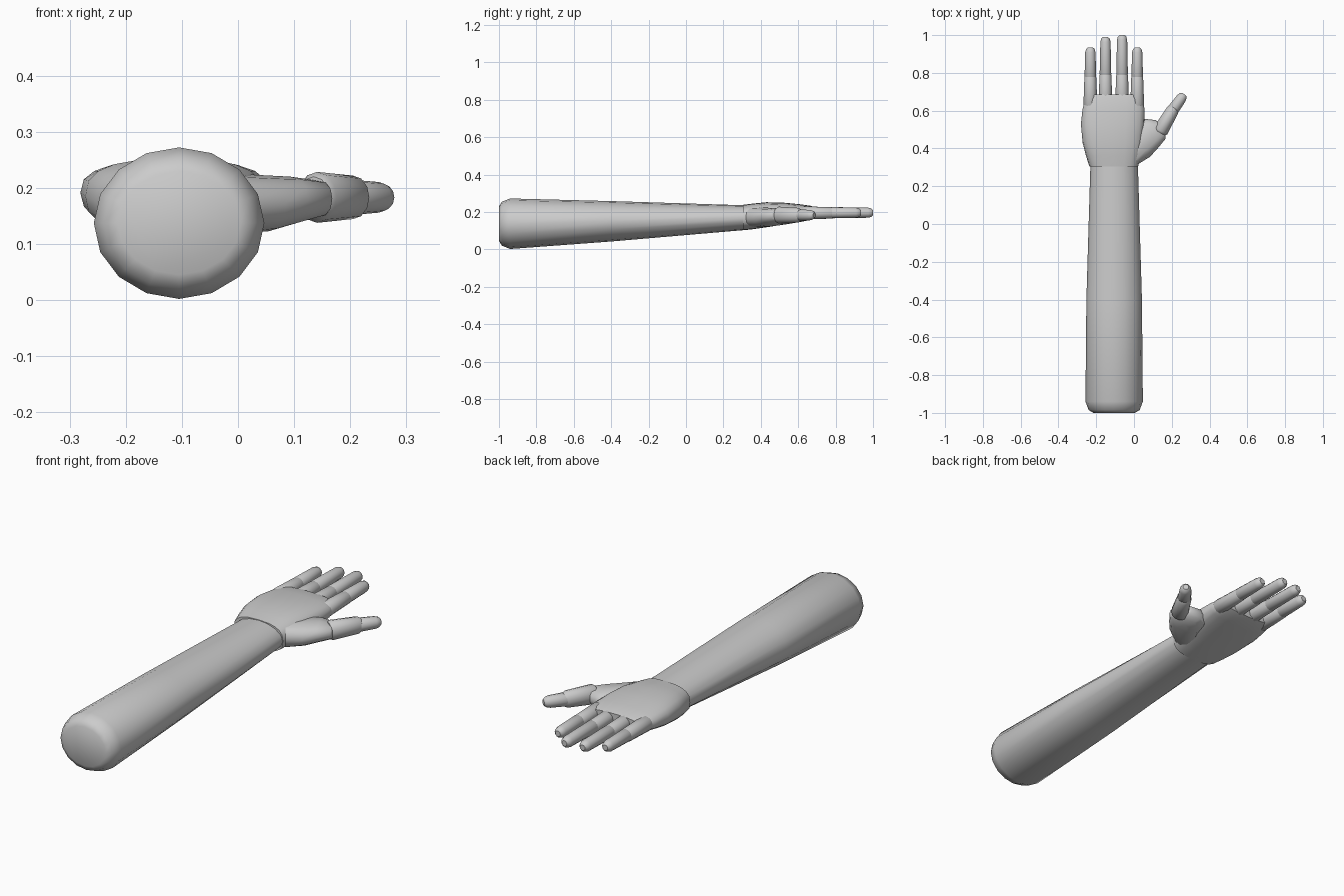
import bpy, bmesh
from math import cos, sin, pi, radians, hypot

if "Cube" in bpy.data.objects:
    bpy.data.objects.remove(bpy.data.objects["Cube"])


def loft(name, sections, sides=12, power=1.0):
    """Skin rings; each section is (left x, left y, right x, right y, z low, z high)."""
    bm = bmesh.new()
    rings = []
    for lx, ly, rx, ry, z0, z1 in sections:
        ring = []
        for i in range(sides):
            a = 2 * pi * i / sides
            c, s = cos(a), sin(a)
            c = abs(c) ** power * (1 if c > 0 else -1)
            s = abs(s) ** power * (1 if s > 0 else -1)
            t = (c + 1) / 2
            ring.append(bm.verts.new((lx + (rx - lx) * t, ly + (ry - ly) * t,
                                      z0 + (z1 - z0) * (s + 1) / 2)))
        rings.append(ring)
    for a, b in zip(rings, rings[1:]):
        for i in range(sides):
            j = (i + 1) % sides
            bm.faces.new((a[i], a[j], b[j], b[i]))
    bm.faces.new(rings[0])
    bm.faces.new(rings[-1])
    bmesh.ops.recalc_face_normals(bm, faces=bm.faces)
    mesh = bpy.data.meshes.new(name)
    bm.to_mesh(mesh)
    bm.free()
    ob = bpy.data.objects.new(name, mesh)
    bpy.context.collection.objects.link(ob)
    bpy.ops.object.select_all(action='DESELECT')
    ob.select_set(True)
    bpy.context.view_layer.objects.active = ob
    bpy.ops.object.shade_smooth_by_angle(angle=radians(40))
    return ob


def straight(y, x0, x1, z0, z1):
    return (x0, y, x1, y, z0, z1)


def digit(name, p, q, w0, w1, h0, h1, z, tip):
    """Tapered joint from p to q with softened ends."""
    dx, dy = q[0] - p[0], q[1] - p[1]
    n = hypot(dx, dy)
    dx, dy = dx / n, dy / n
    profile = [(0, .8), (.012, 1), (n - .014, 1), (n, .8)]
    if tip:
        profile = [(0, .8), (.012, 1), (n - .026, 1), (n - .009, .84), (n, .5)]
    secs = []
    for d, k in profile:
        t = d / n
        w = (w0 + (w1 - w0) * t) * k / 2
        h = (h0 + (h1 - h0) * t) * k / 2
        x, y = p[0] + dx * d, p[1] + dy * d
        secs.append((x - dy * w, y + dx * w, x + dy * w, y - dx * w, z - h, z + h))
    loft(name, secs, 12)


# Forearm with rounded elbow end
loft("forearm", [
    straight(-1.0, -.215, .005, .045, .23),
    straight(-.985, -.24, .03, .02, .254),
    straight(-.94, -.257, .047, .002, .272),
    straight(-.4, -.252, .042, .042, .258),
    straight(.335, -.23, .02, .105, .235)], 16)

# Palm
loft("palm", [
    straight(.305, -.236, .022, .102, .238),
    straight(.36, -.254, .035, .108, .245),
    straight(.43, -.272, .046, .118, .252),
    straight(.53, -.281, .055, .133, .249),
    straight(.61, -.272, .056, .146, .241),
    straight(.665, -.258, .044, .157, .233),
    straight(.685, -.245, .03, .165, .227)], 20, .75)

# Four fingers, two visible joints each
for name, x, mid, end in (("little_finger", -.231, .79, .935), ("ring_finger", -.151, .80, .99),
                          ("middle_finger", -.063, .80, 1.0), ("index_finger", .017, .79, .935)):
    digit(name + "_base", (x, .62), (x, mid), .074, .062, .07, .06, .195, False)
    digit(name + "_tip", (x, mid - .02), (x, end), .062, .053, .06, .053, .196, True)

# Thumb: fleshy base, middle joint and tip
loft("thumb_base", [
    (-.03, .42, .02, .316, .12, .225),
    (.02, .54, .085, .356, .122, .222),
    (.06, .556, .125, .4, .134, .22),
    (.115, .55, .168, .452, .148, .213),
    (.127, .54, .168, .466, .155, .207)], 12, .85)
digit("thumb_middle", (.135, .485), (.212, .615), .082, .066, .092, .076, .183, False)
digit("thumb_tip", (.197, .592), (.266, .687), .064, .052, .064, .052, .183, True)
